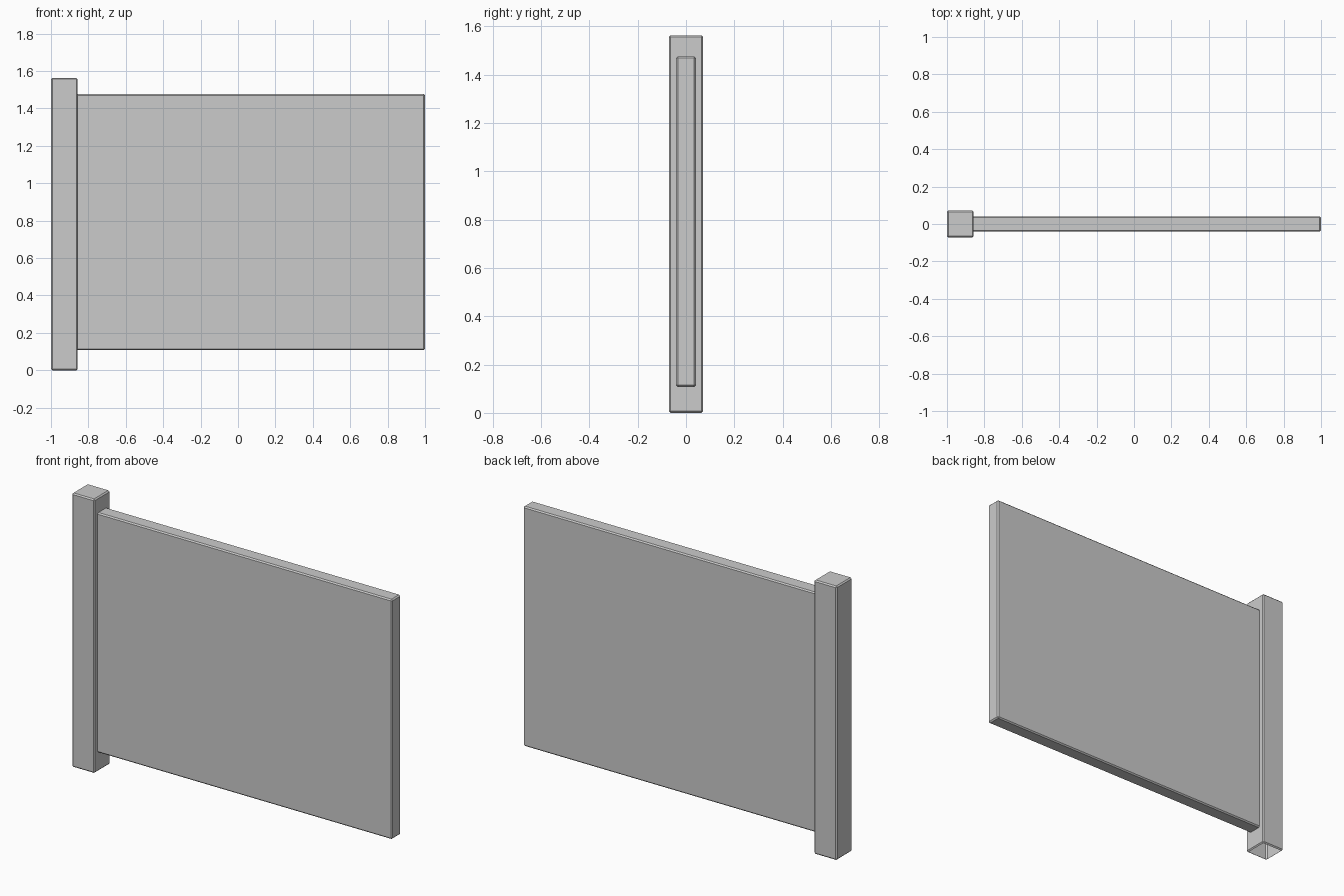
import bpy, bmesh
from mathutils import Vector

if "Cube" in bpy.data.objects:
    bpy.data.objects.remove(bpy.data.objects["Cube"])


def bevelled_box(name, lo, hi, bevel, skip_dir, remove_cap):
    """Box with chamfered edges; edges round the skip_dir face stay sharp (if given)."""
    lo, hi = Vector(lo), Vector(hi)
    bm = bmesh.new()
    bmesh.ops.create_cube(bm, size=1)
    for v in bm.verts:
        v.co = Vector((lo[i] + hi[i]) / 2 + v.co[i] * (hi[i] - lo[i]) for i in range(3))
    bm.normal_update()
    edges = [e for e in bm.edges
             if skip_dir is None or all(f.normal.dot(skip_dir) < 0.9 for f in e.link_faces)]
    bmesh.ops.bevel(bm, geom=edges, offset=bevel, segments=1, affect='EDGES')
    bm.normal_update()
    if remove_cap is not None:
        caps = [f for f in bm.faces if f.normal.dot(remove_cap) > 0.99]
        bmesh.ops.delete(bm, geom=caps, context='FACES')
    mesh = bpy.data.meshes.new(name)
    bm.to_mesh(mesh)
    bm.free()
    obj = bpy.data.objects.new(name, mesh)
    bpy.context.collection.objects.link(obj)
    return obj


# Square post, hollow and open underneath
bevelled_box("post", (-1, -0.071, 0), (-0.857, 0.071, 1.563), 0.007,
             None, Vector((0, 0, -1)))

# Flat panel butting into the side of the post
bevelled_box("panel", (-0.862, -0.041, 0.108), (1, 0.041, 1.476), 0.007,
             Vector((-1, 0, 0)), None)
